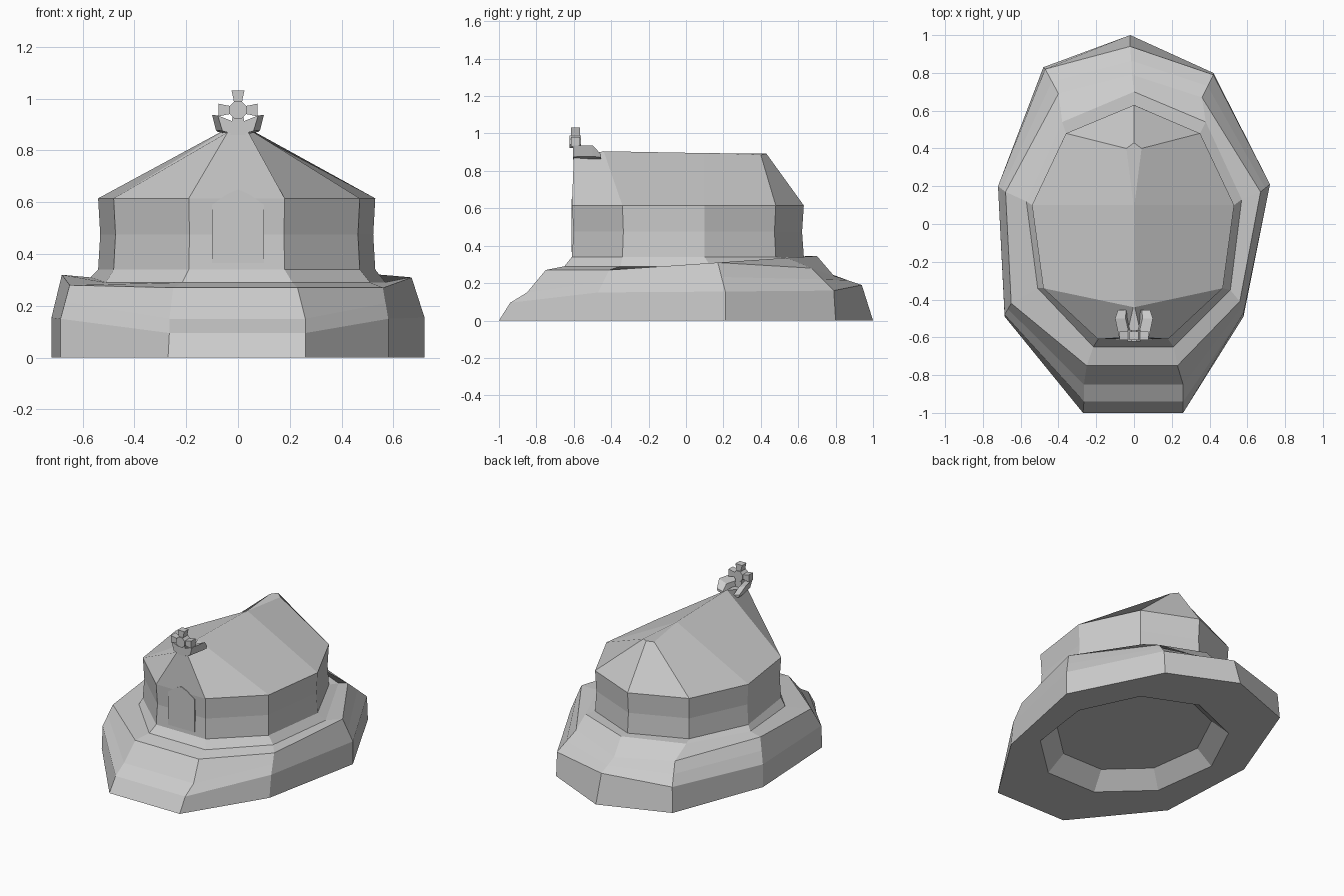
import bpy, bmesh, math

if "Cube" in bpy.data.objects:
    bpy.data.objects.remove(bpy.data.objects["Cube"])

# Nine-sided plan shared by the walls, roof eave and base opening
WALL = [(-.19, -.61), (.18, -.61), (.47, -.34), (.53, .1), (.35, .48),
        (0, .63), (-.36, .48), (-.54, .1), (-.48, -.34)]


def plan(scale, z):
    return [(x * scale, y * scale, z) for x, y in WALL]


def finish(name, bm):
    bmesh.ops.recalc_face_normals(bm, faces=bm.faces[:])
    me = bpy.data.meshes.new(name)
    bm.to_mesh(me)
    bm.free()
    ob = bpy.data.objects.new(name, me)
    bpy.context.collection.objects.link(ob)
    return ob


def loft(name, rings):
    """Skin a stack of equal rings and cap both ends."""
    bm = bmesh.new()
    vs = [[bm.verts.new(p) for p in r] for r in rings]
    n = len(rings[0])
    for a, b in zip(vs, vs[1:]):
        for i in range(n):
            j = (i + 1) % n
            bm.faces.new((a[i], a[j], b[j], b[i]))
    bm.faces.new(vs[0][::-1])
    bm.faces.new(vs[-1])
    return finish(name, bm)


def slab(name, profile, y0, y1):
    """Extrude an x-z profile from y0 to y1."""
    return loft(name, [[(x, y, z) for x, z in profile] for y in (y0, y1)])


# Irregular rocky base with stepped front and a recessed underside
ground = [(-.27, -1, 0), (.26, -1, 0), (.58, -.49, 0), (.72, .21, 0), (.42, .8, 0),
          (-.02, 1, 0), (-.48, .83, 0), (-.72, .2, 0), (-.685, -.49, 0)]
shoulder = [(-.265, -.94, .095), (.26, -.94, .095), (.58, -.47, .15), (.72, .21, .155),
            (.42, .79, .16), (-.02, .94, .19), (-.47, .82, .17), (-.72, .2, .155), (-.685, -.48, .15)]
crest = [(-.25, -.75, .27), (.23, -.75, .27), (.56, -.41, .27), (.67, .17, .31),
         (.36, .67, .28), (-.01, .79, .24), (-.4, .69, .28), (-.68, .17, .32), (-.65, -.42, .28)]
middle = [tuple((p + q) / 2 for p, q in zip(a, b)) for a, b in zip(shoulder, crest)]
middle[0], middle[1] = (-.265, -.85, .15), (.26, -.85, .15)
terrace = [(-.215, -.65, .29), (.21, -.65, .29), (.51, -.35, .29), (.57, .13, .29),
           (.38, .54, .335), (0, .7, .345), (-.38, .54, .335), (-.57, .12, .31), (-.51, -.34, .29)]
loft("rocky_base", [plan(.82, .1), plan(1, 0), ground, shoulder, middle, crest, terrace,
                    plan(1, .34)])

# Walls, slightly waisted at mid height
loft("walls", [plan(1, .34), plan(.985, .475), plan(1, .615)])

# Roof with near-vertical front gable, sharp ridge and hipped back
ridge = [(-.04, -.6, .87), (.04, -.6, .87), (.004, -.44, .905), (.002, .1, .895), (.04, .4, .885),
         (0, .43, .892), (-.04, .4, .885), (-.002, .1, .895), (-.004, -.44, .905)]
loft("roof", [plan(1, .615), ridge])

# Arched front door
slab("front_door", [(-.1, .365), (.1, .365), (.1, .59), (.045, .63), (0, .65),
                    (-.045, .63), (-.1, .59)], -.613, -.56)

# Gable horns, splaying outward towards the back
for side, s in (("right", 1), ("left", -1)):
    loft("gable_horn_" + side,
         [[(s * x, -.605, z) for x, z in ((.012, .862), (.06, .875), (.078, .935), (.02, .912))],
          [(s * x, -.5, z) for x, z in ((.03, .862), (.085, .878), (.1, .937), (.045, .914))],
          [(s * x, -.455, z) for x, z in ((.035, .864), (.08, .872), (.085, .89), (.042, .88))]])

# Finial: stem, octagonal hub and three flared arms
slab("finial_stem", [(-.03, .86), (.03, .86), (.02, .94), (-.02, .94)], -.605, -.565)
slab("finial_hub", [(.036 * math.cos(math.pi / 8 + k * math.pi / 4),
                     .956 + .036 * math.sin(math.pi / 8 + k * math.pi / 4))
                    for k in range(8)], -.622, -.562)
for i, ang in enumerate((0, math.pi / 2, math.pi)):
    c, s = math.cos(ang), math.sin(ang)
    arm = [(.02, -.014), (.045, -.018), (.076, -.025), (.076, .025), (.045, .018), (.02, .014)]
    slab("finial_arm_%d" % (i + 1), [(u * c - v * s, .956 + u * s + v * c) for u, v in arm],
         -.615, -.568)
